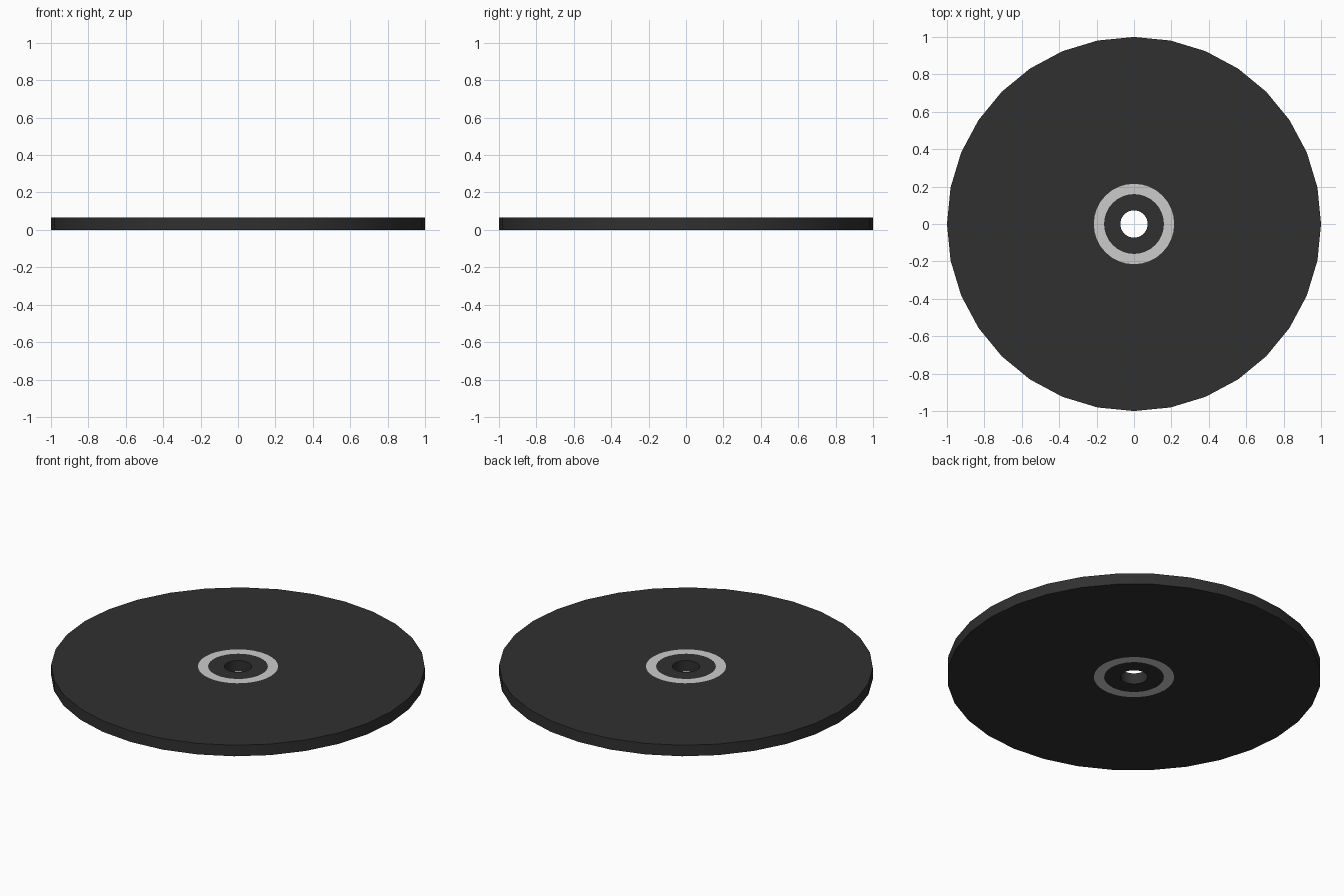
import bpy
import math

if "Cube" in bpy.data.objects:
    bpy.data.objects.remove(bpy.data.objects["Cube"])

SIDES = 32
T = 0.065                                # thickness
R_OUT, R_RING, R_HUB, R_HOLE = 1.0, 0.215, 0.16, 0.073

dark = bpy.data.materials.new("dark")
dark.diffuse_color = (0.03, 0.03, 0.03, 1)
dark.use_nodes = True
dark.node_tree.nodes["Principled BSDF"].inputs["Base Color"].default_value = dark.diffuse_color


def revolve(name, profiles, material=None):
    """Turn open (radius, z) profiles around the z axis."""
    verts, faces = [], []
    for profile in profiles:
        base, n = len(verts), len(profile)
        for i in range(SIDES):
            a = 2 * math.pi * i / SIDES
            verts += [(r * math.cos(a), r * math.sin(a), z) for r, z in profile]
        for i in range(SIDES):
            p, q = base + i * n, base + (i + 1) % SIDES * n
            faces += [(p + k, q + k, q + k + 1, p + k + 1) for k in range(n - 1)]
    mesh = bpy.data.meshes.new(name)
    mesh.from_pydata(verts, [], faces)
    obj = bpy.data.objects.new(name, mesh)
    bpy.context.collection.objects.link(obj)
    if material:
        mesh.materials.append(material)
    bpy.ops.object.select_all(action='DESELECT')
    obj.select_set(True)
    bpy.context.view_layer.objects.active = obj
    bpy.ops.object.shade_smooth_by_angle(angle=math.radians(30))
    return obj


# Wide outer disc with its rim
revolve("disc", [[(R_RING, 0), (R_OUT, 0), (R_OUT, T), (R_RING, T)]], dark)

# Light ring, flush on both faces
revolve("light_ring", [[(R_RING, T), (R_HUB, T)], [(R_HUB, 0), (R_RING, 0)]])

# Hub with the through hole
revolve("hub", [[(R_HUB, T), (R_HOLE, T), (R_HOLE, 0), (R_HUB, 0)]], dark)
